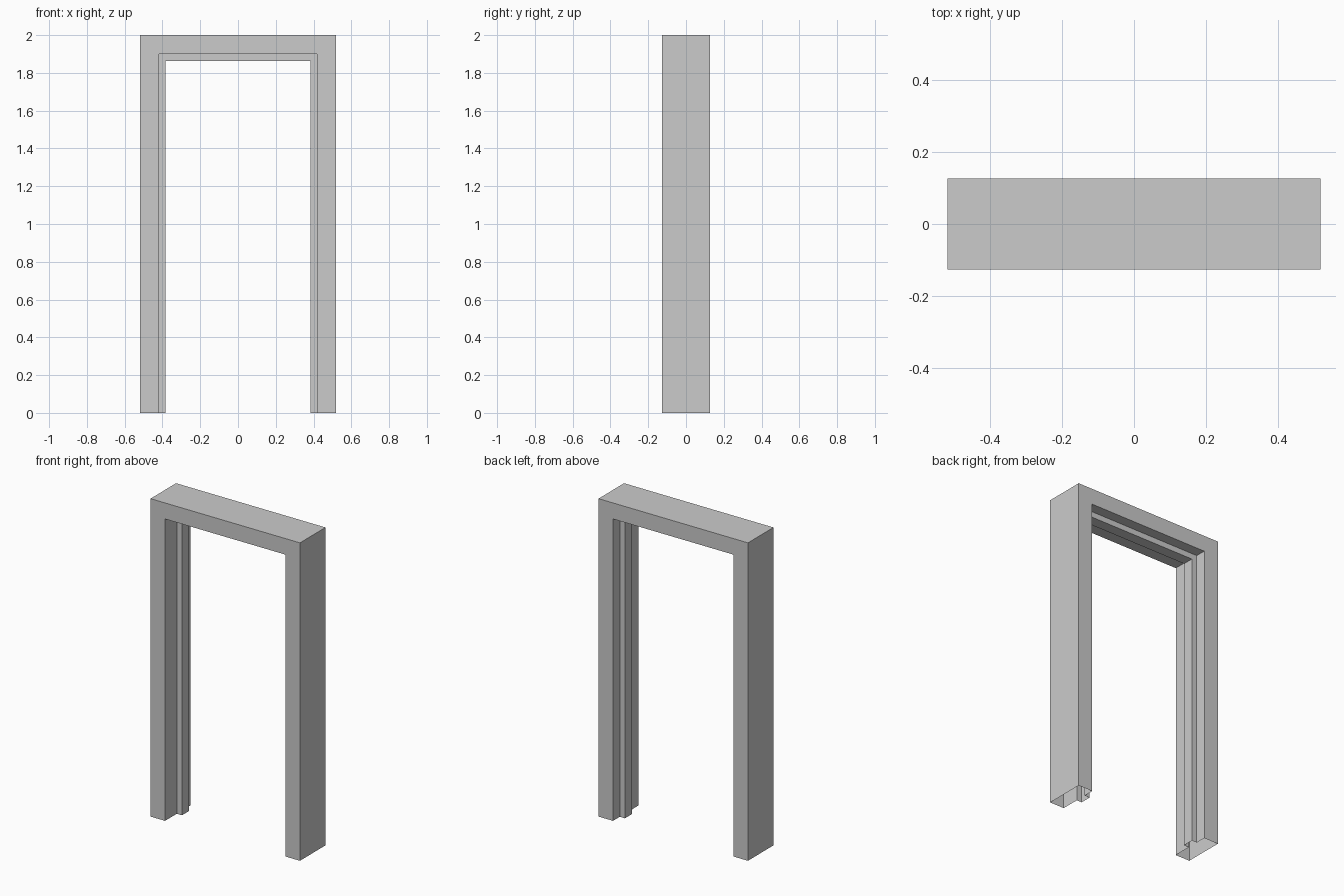
import bpy, bmesh

if "Cube" in bpy.data.objects:
    bpy.data.objects.remove(bpy.data.objects["Cube"])

HALF_W, HEIGHT, HALF_D = 0.52, 2.0, 0.127
FACE, STOP = 0.101, 0.137        # inward depth of casing and of door stop
STOP_Y0, STOP_Y1 = -0.01, 0.06   # front and back of the door stop

# Cross-section: (inward offset, y)
profile = [(0, -HALF_D), (FACE, -HALF_D), (FACE, STOP_Y0), (STOP, STOP_Y0),
           (STOP, STOP_Y1), (FACE, STOP_Y1), (FACE, HALF_D), (0, HALF_D)]


def station(inset, y):
    """Positions of one profile point along the mitred U-shaped path."""
    x, z = HALF_W - inset, HEIGHT - inset
    return [(-x, y, 0), (-x, y, z), (x, y, z), (x, y, 0)]


# Door frame: profile swept up one jamb, across the head and down the other, feet open
bm = bmesh.new()
rails = [[bm.verts.new(p) for p in station(*pt)] for pt in profile]
for i, a in enumerate(rails):
    b = rails[(i + 1) % len(rails)]
    for j in range(3):
        bm.faces.new((a[j], a[j + 1], b[j + 1], b[j]))
bmesh.ops.recalc_face_normals(bm, faces=bm.faces)

mesh = bpy.data.meshes.new("door_frame")
bm.to_mesh(mesh)
bm.free()
bpy.context.collection.objects.link(bpy.data.objects.new("door_frame", mesh))
